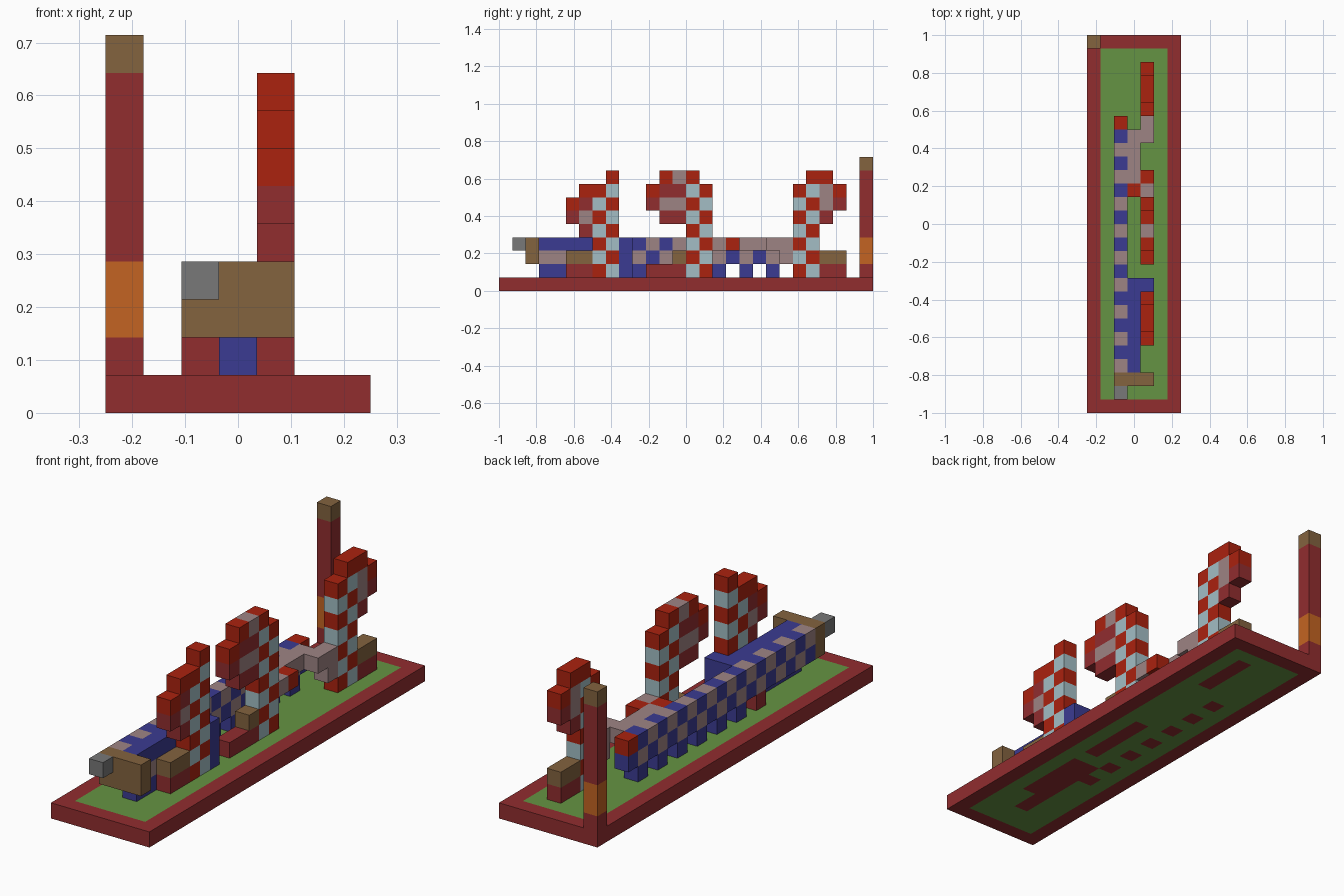
import bpy, bmesh
from mathutils import Vector

cube = bpy.data.objects.get("Cube")
if cube:
    bpy.data.objects.remove(cube)

UNIT = 1 / 14
PALETTE = {
    "maroon": "912D2F", "green": "659443", "brown": "83633F", "orange": "C46422",
    "red": "AB220F", "grey": "787878", "blue": "3B3B92", "mauve": "9E8484",
    "pale_blue": "A3BEC5",
}


def linear(c):
    return c / 12.92 if c <= 0.04045 else ((c + 0.055) / 1.055) ** 2.4


def make_material(name, code):
    rgb = [linear(v / 255) for v in bytes.fromhex(code)]
    mat = bpy.data.materials.new(name)
    mat.use_nodes = True
    mat.diffuse_color = (*rgb, 1)
    shader = mat.node_tree.nodes["Principled BSDF"]
    shader.inputs["Base Color"].default_value = (*rgb, 1)
    shader.inputs["Roughness"].default_value = 0.9
    return mat


NAMES = list(PALETTE)
MATERIALS = [make_material(n, c) for n, c in PALETTE.items()]
cells = {}  # block position -> (part, colour)


def span(v):
    return range(v[0], v[1] + 1) if isinstance(v, tuple) else (v,)


def fill(part, xs, ys, zs, colour):
    """Fill a box of blocks; colour is a name or a rule of (y, z)."""
    for x in span(xs):
        for y in span(ys):
            for z in span(zs):
                cells[x, y, z] = (part, colour(y, z) if callable(colour) else colour)


def cane(part, low, high, step, hook_start, rows):
    """Checkered two-block stem with a hook drawn as rows from the top down."""
    def check(y, z):
        return "red" if (y + z + high) % 2 == 0 else "pale_blue"
    fill(part, 4, low, (1, 7), check)
    fill(part, 4, high, (1, 8), check)
    letters = {"R": "red", "M": "maroon", "A": "mauve"}
    for drop, row in enumerate(rows.split()):
        for i, ch in enumerate(row):
            if ch in letters:
                fill(part, 4, hook_start + i, 8 - drop, letters[ch])


def scales(y, z):
    return "blue" if (y + z) % 2 else "mauve"


# Corner pole with a coloured band and cap
fill("pole", 0, 27, (1, 9), "maroon")
fill("pole", 0, 27, (2, 3), "orange")
fill("pole", 0, 27, 9, "brown")

# Long checkered body with legs on every second block
fill("body", 2, (3, 21), (2, 3), scales)
fill("body", 2, 21, 3, "red")
for y in range(10, 21, 2):
    fill("legs", 2, y, 1, "blue")
fill("legs", 2, 8, 1, "maroon")

# Head block, snout and neck
fill("head", (2, 4), 2, (2, 3), "brown")
fill("snout", 2, 1, 3, "grey")
fill("neck", 3, (3, 9), (1, 3), "blue")
fill("neck", 3, (3, 4), 2, "mauve")
fill("shoulder", 4, 9, (1, 3), "blue")

# Side limbs bridging towards the canes
fill("rear_limb", 3, (17, 20), 3, "mauve")
fill("rear_limb", 4, (20, 21), 3, "mauve")
fill("rear_limb", 4, 21, 2, "mauve")
fill("middle_limb", 3, 16, 3, "red")
fill("middle_limb", 4, 16, 3, "mauve")
fill("middle_limb", 4, 17, 3, "red")

# Three striped canes and the low blocks beside them
cane("front_cane", 7, 8, 1, 5, ".. .R RM MA .M")
cane("middle_cane", 15, 14, 1, 11, ".RA RMM MAA .MM")
cane("rear_cane", 22, 23, 1, 24, "R. AR AM M.")
for part, ys, tops in (("front_block", (5, 6), (5, 6)),
                       ("middle_block", (11, 13), 13),
                       ("rear_block", (24, 25), (24, 25))):
    fill(part, 4, ys, 1, "maroon")
    fill(part, 4, tops, 2, "brown")

# Base slab: maroon rim and footings, green field
for x in range(7):
    for y in range(28):
        rim = x in (0, 6) or y in (0, 27)
        cells[x, y, 0] = ("base", "maroon" if rim or (x, y, 1) in cells else "green")


def build(part):
    """Make one mesh from the exposed faces of a part's blocks."""
    bm = bmesh.new()
    verts = {}
    for pos, (owner, colour) in cells.items():
        if owner != part:
            continue
        for axis in range(3):
            for side in (0, 1):
                near = list(pos)
                near[axis] += 2 * side - 1
                if tuple(near) in cells:
                    continue
                ring = []
                for a, b in ((0, 0), (1, 0), (1, 1), (0, 1)):
                    corner = list(pos)
                    corner[axis] += side
                    corner[(axis + 1) % 3] += a
                    corner[(axis + 2) % 3] += b
                    key = tuple(corner)
                    if key not in verts:
                        verts[key] = bm.verts.new((Vector(key) - Vector((3.5, 14, 0))) * UNIT)
                    ring.append(verts[key])
                face = bm.faces.new(ring if side else ring[::-1])
                face.material_index = NAMES.index(colour)
    mesh = bpy.data.meshes.new(part)
    for mat in MATERIALS:
        mesh.materials.append(mat)
    bm.to_mesh(mesh)
    bm.free()
    bpy.context.collection.objects.link(bpy.data.objects.new(part, mesh))


for part in sorted({owner for owner, _ in cells.values()}):
    build(part)
